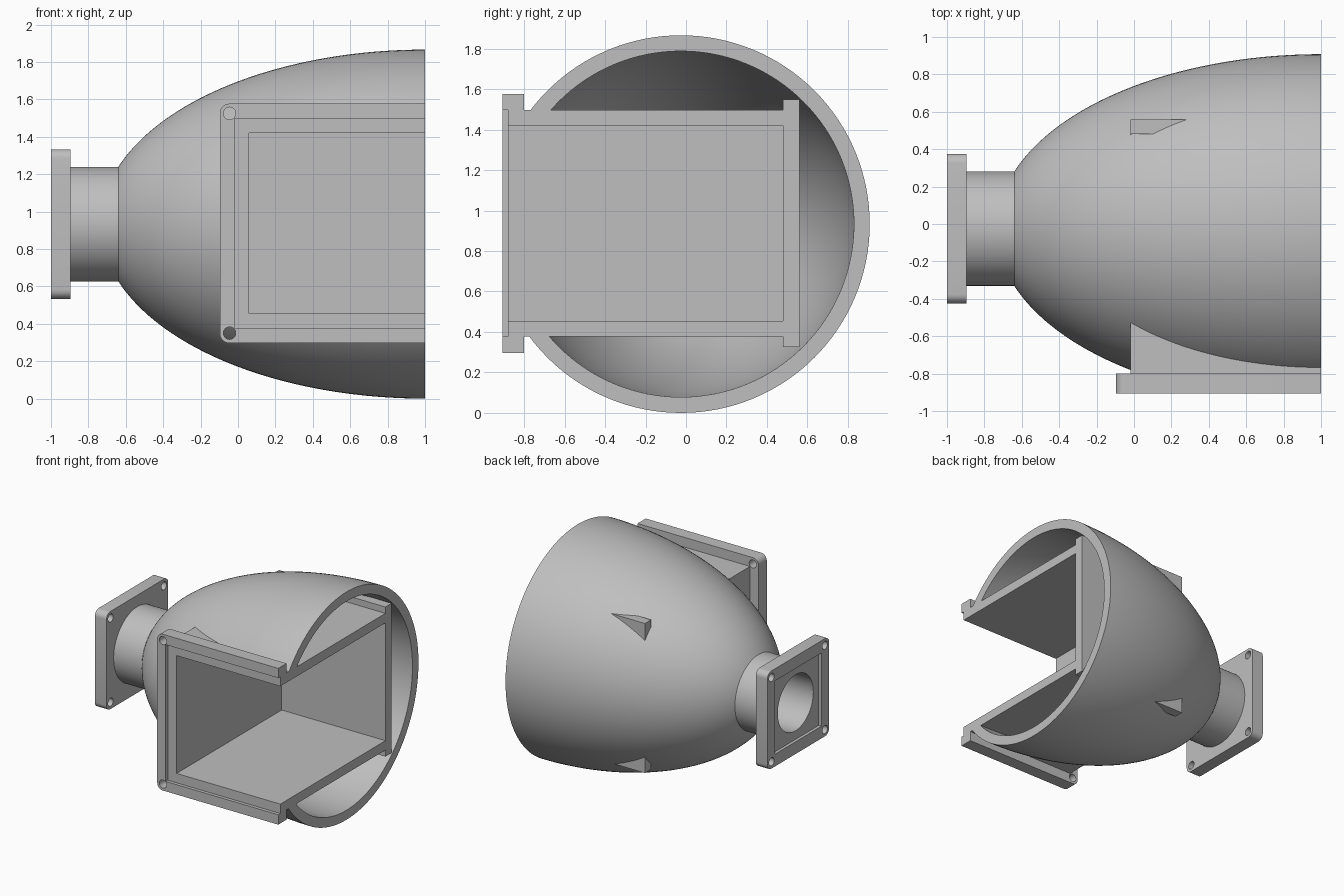
import bpy, bmesh, math
from mathutils import Matrix, Vector

if "Cube" in bpy.data.objects:
    bpy.data.objects.remove(bpy.data.objects["Cube"], do_unlink=True)

CY, CZ, R = -0.025, 0.933, 0.933      # axis of the bowl and its rim radius

grey = bpy.data.materials.new("plain grey")
grey.use_nodes = True
grey.diffuse_color = (0.52, 0.52, 0.52, 1)
grey.node_tree.nodes["Principled BSDF"].inputs["Base Color"].default_value = grey.diffuse_color


def make(name, bm):
    bmesh.ops.recalc_face_normals(bm, faces=bm.faces)
    mesh = bpy.data.meshes.new(name)
    bm.to_mesh(mesh)
    bm.free()
    mesh.materials.append(grey)
    obj = bpy.data.objects.new(name, mesh)
    bpy.context.collection.objects.link(obj)
    return obj


def box(name, low, high, round_axis=None, radius=0.05, only_low_x=False):
    """Box between two corners, with edges along one axis rounded."""
    low, high = Vector(low), Vector(high)
    bm = bmesh.new()
    bmesh.ops.create_cube(bm, size=1)
    bmesh.ops.scale(bm, vec=high - low, verts=bm.verts)
    bmesh.ops.translate(bm, vec=(low + high) / 2, verts=bm.verts)
    if round_axis is not None:
        edges = [e for e in bm.edges
                 if abs((e.verts[0].co - e.verts[1].co).normalized()[round_axis]) > 0.9
                 and not (only_low_x and e.verts[0].co.x > low.x + 0.01)]
        bmesh.ops.bevel(bm, geom=edges, offset=radius, segments=6,
                        profile=0.5, affect='EDGES')
    return make(name, bm)


def rod(name, centre, radius, length, axis, sides=32):
    bm = bmesh.new()
    bmesh.ops.create_cone(bm, cap_ends=True, segments=sides, radius1=radius,
                          radius2=radius, depth=length)
    turn = Matrix.Rotation(math.pi / 2, 4, axis)
    bmesh.ops.transform(bm, matrix=Matrix.Translation(centre) @ turn, verts=bm.verts)
    return make(name, bm)


def cut(obj, cutters):
    """Subtract the cutters and throw them away."""
    for cutter in cutters:
        cutter.hide_render = True
        mod = obj.modifiers.new("cut", 'BOOLEAN')
        mod.operation, mod.solver, mod.object = 'DIFFERENCE', 'EXACT', cutter
        bpy.context.view_layer.objects.active = obj
        bpy.ops.object.modifier_apply(modifier=mod.name)
        bpy.data.objects.remove(cutter, do_unlink=True)


def ellipse(length, radius, r_end, count=40):
    """Profile from the rim at x = 1 back to where the radius is r_end."""
    end = math.acos(r_end / radius)
    return [(1 - length * math.sin(end * i / count), radius * math.cos(end * i / count))
            for i in range(count + 1)]


def duct_cutter():
    return box("duct_cutter", (0.06, -1.2, 0.455), (1.2, 0.48, 1.42))


# Hollow bowl with its neck, turned around the x axis
outer = ellipse(1.736, R, 0.306) + [(-0.92, 0.306)]
inner = [(-0.92, 0.23)] + ellipse(1.66, 0.855, 0.23)[::-1]
profile = outer + inner
steps = 128
bm = bmesh.new()
rings = [[bm.verts.new((x, CY + r * math.cos(2 * math.pi * s / steps),
                        CZ + r * math.sin(2 * math.pi * s / steps)))
          for x, r in profile] for s in range(steps)]
for s in range(steps):
    a, b = rings[s], rings[(s + 1) % steps]
    for i in range(len(profile)):
        j = (i + 1) % len(profile)
        bm.faces.new((a[i], a[j], b[j], b[i]))
bowl = make("bowl", bm)
cut(bowl, [duct_cutter()])

# Square neck flange with bore, shallow recess and bolt holes
h = 0.4
neck_flange = box("neck_flange", (-1, CY - h, CZ - h), (-0.895, CY + h, CZ + h), 0)
cutters = [rod("bore", (-0.95, CY, CZ), 0.23, 0.4, 'Y', 64),
           box("recess", (-1.1, CY - 0.3, CZ - 0.3), (-0.975, CY + 0.3, CZ + 0.3))]
for sy in (-1, 1):
    for sz in (-1, 1):
        cutters.append(rod("bolt", (-0.95, CY + sy * 0.345, CZ + sz * 0.345), 0.033, 0.4, 'Y'))
cut(neck_flange, cutters)

# Duct walls, open at the front and at the bowl rim
duct = box("duct", (-0.02, -0.88, 0.378), (1, 0.56, 1.498))
cut(duct, [duct_cutter()])

# Duct back plate, a little taller than the walls
back_plate = box("back_plate", (-0.02, 0.48, 0.325), (1, 0.56, 1.55))

# Front flange around the duct mouth
front_flange = box("front_flange", (-0.097, -0.907, 0.297), (1, -0.8, 1.577), 1, 0.05, True)
cutters = [duct_cutter(), box("recess", (-0.02, -1.2, 0.378), (1.2, -0.88, 1.498))]
for z in (0.35, 1.525):
    cutters.append(rod("bolt", (-0.045, -0.85, z), 0.033, 0.4, 'X'))
cut(front_flange, cutters)

# Smooth the round surfaces and keep the edges crisp
bpy.ops.object.select_all(action='DESELECT')
for obj in (bowl, neck_flange, duct, back_plate, front_flange):
    obj.select_set(True)
bpy.context.view_layer.objects.active = bowl
bpy.ops.object.shade_smooth_by_angle(angle=math.radians(30))
